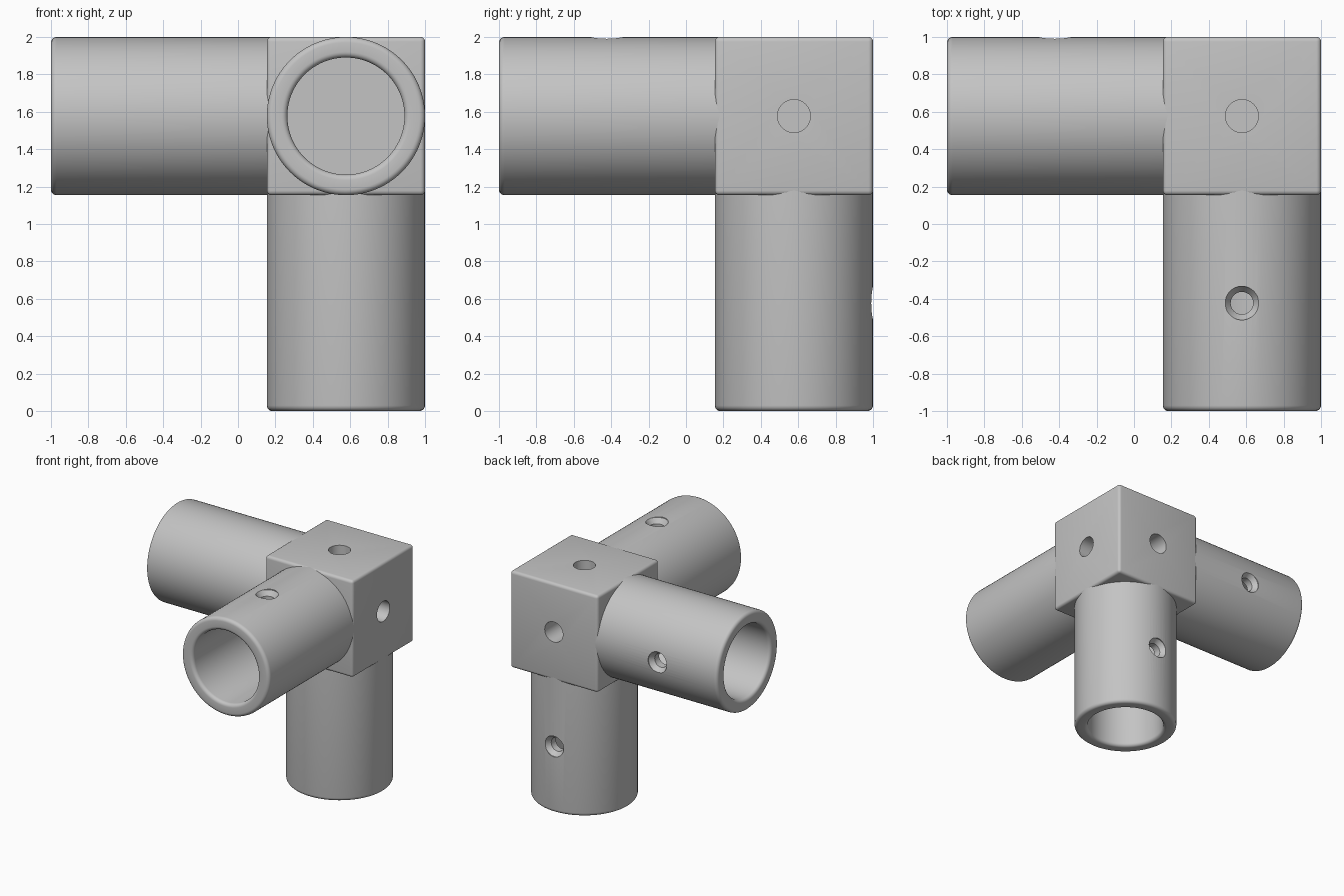
import bpy, bmesh, math
from mathutils import Matrix, Vector

if "Cube" in bpy.data.objects:
    bpy.data.objects.remove(bpy.data.objects["Cube"], do_unlink=True)

R, BORE, ROUND = 0.423, 0.313, 0.03     # tube radii and edge rounding
C = 1 - R                               # offset of the block centre
CENTRE = Vector((C, C, C + 1))
LENGTH = 2 - 2 * R                      # open end to block face
HOLE = 0.088

grey = bpy.data.materials.new("plain_grey")
grey.use_nodes = True
grey.diffuse_color = (0.55, 0.55, 0.55, 1)
grey.node_tree.nodes["Principled BSDF"].inputs["Base Color"].default_value = grey.diffuse_color


def make_object(name, bm):
    bmesh.ops.recalc_face_normals(bm, faces=bm.faces[:])
    mesh = bpy.data.meshes.new(name)
    bm.to_mesh(mesh)
    bm.free()
    obj = bpy.data.objects.new(name, mesh)
    bpy.context.collection.objects.link(obj)
    mesh.materials.append(grey)
    return obj


def lathe(name, profile, origin, direction, steps=96):
    """Spin (radius, distance) points around an axis from origin along direction."""
    bm = bmesh.new()
    verts = [bm.verts.new((r, 0, d)) for r, d in profile]
    edges = [bm.edges.new(pair) for pair in zip(verts, verts[1:])]
    bmesh.ops.spin(bm, geom=verts + edges, cent=(0, 0, 0), axis=(0, 0, 1),
                   angle=2 * math.pi, steps=steps)
    bmesh.ops.remove_doubles(bm, verts=bm.verts[:], dist=1e-5)
    turn = Vector((0, 0, 1)).rotation_difference(Vector(direction)).to_matrix().to_4x4()
    bm.transform(Matrix.Translation(origin) @ turn)
    return make_object(name, bm)


def activate(obj):
    bpy.ops.object.select_all(action='DESELECT')
    obj.select_set(True)
    bpy.context.view_layer.objects.active = obj


def cut(obj, cutter):
    activate(obj)
    mod = obj.modifiers.new("cut", 'BOOLEAN')
    mod.operation, mod.solver, mod.object = 'DIFFERENCE', 'EXACT', cutter
    bpy.ops.object.modifier_apply(modifier=mod.name)
    bpy.data.objects.remove(cutter, do_unlink=True)


def smooth(obj):
    activate(obj)
    bpy.ops.object.shade_smooth_by_angle(angle=math.radians(35))


def arc(r, d, start, end, n=5):
    """Quarter-round points about (r, d)."""
    angles = [math.radians(start + (end - start) * i / n) for i in range(n + 1)]
    return [(r + ROUND * math.cos(a), d + ROUND * math.sin(a)) for a in angles]


# Corner block with softened edges
bm = bmesh.new()
bmesh.ops.create_cube(bm, size=2 * R)
bmesh.ops.bevel(bm, geom=bm.edges[:], offset=0.025, segments=4, profile=0.5, affect='EDGES')
bmesh.ops.translate(bm, verts=bm.verts[:], vec=CENTRE)
block = make_object("corner_block", bm)

# Blind holes in the three outer block faces
axes = [Vector((1, 0, 0)), Vector((0, 1, 0)), Vector((0, 0, 1))]
for axis in axes:
    drill = [(0, -0.25), (HOLE, -0.25), (HOLE, 0.1), (0, 0.1)]
    cut(block, lathe("drill", drill, CENTRE + axis * R, axis, 48))
smooth(block)

# Three tubes with rounded rims, each with one countersunk screw hole
tube_profile = ([(0, LENGTH - 0.004), (BORE, LENGTH - 0.004)]
                + arc(BORE + ROUND, ROUND, 180, 270)
                + arc(R - ROUND, ROUND, 270, 360)
                + [(R, LENGTH + 0.025), (0, LENGTH + 0.025)])
screw_profile = [(0, -0.2), (0.06, -0.2), (0.06, -0.05), (0.09, -0.008), (0.09, 0.1), (0, 0.1)]
for name, axis, side in (("side_tube", axes[0], axes[1]),
                         ("front_tube", axes[1], axes[2]),
                         ("lower_tube", axes[2], axes[1])):
    tube = lathe(name, tube_profile, CENTRE - axis * (LENGTH + R), axis)
    cut(tube, lathe("screw_cutter", screw_profile, CENTRE - axis + side * R, side, 48))
    smooth(tube)
